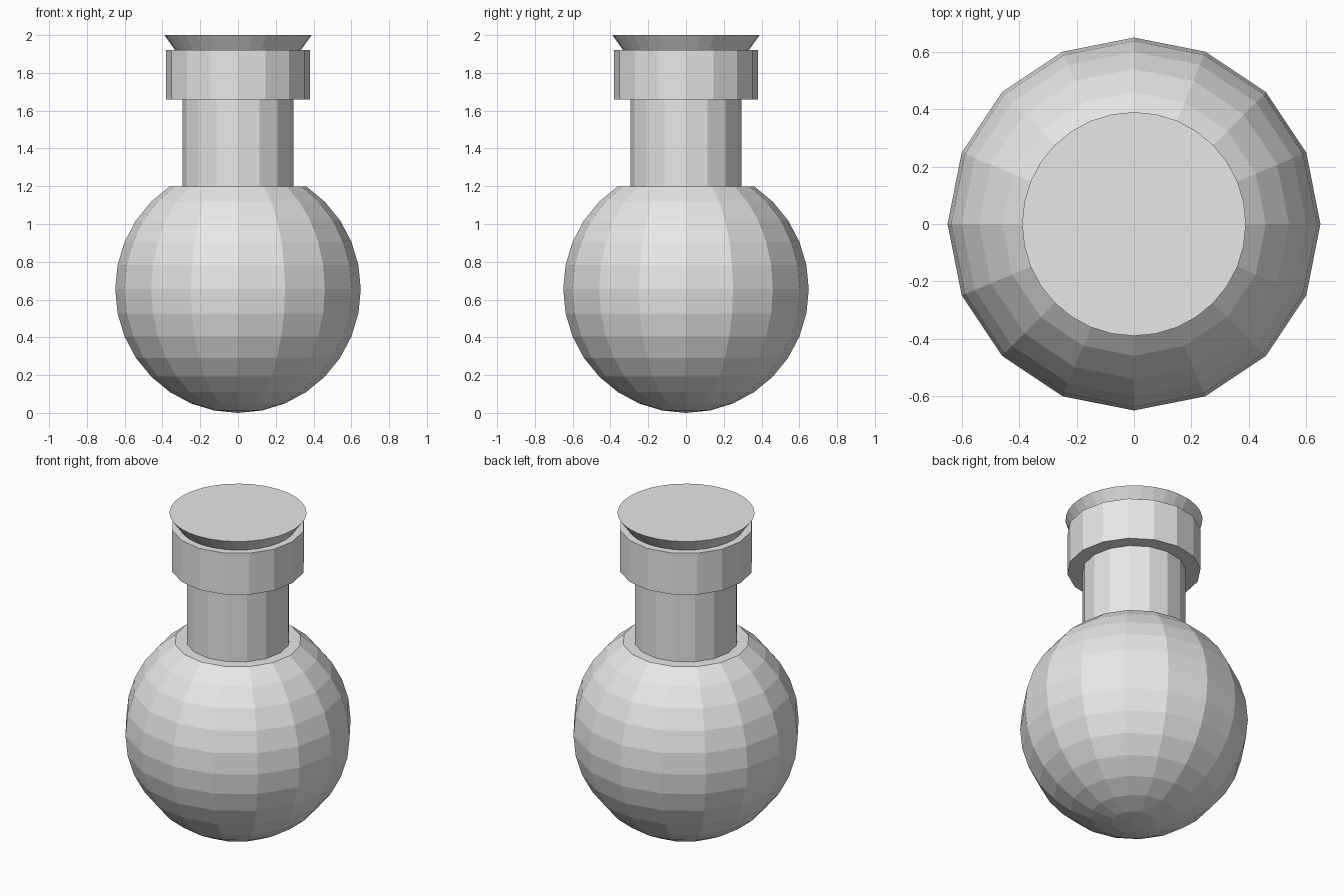
import bpy
import bmesh
from mathutils import Matrix

cube = bpy.data.objects.get("Cube")
if cube:
    bpy.data.objects.remove(cube, do_unlink=True)

# One plain grey for the whole flask
grey = bpy.data.materials.new("plain_grey")
grey.use_nodes = True
grey.diffuse_color = (0.8, 0.8, 0.8, 1)
grey.node_tree.nodes["Principled BSDF"].inputs["Base Color"].default_value = grey.diffuse_color


def finish(name, bm):
    """Turn a bmesh into a flat-shaded grey object."""
    bmesh.ops.recalc_face_normals(bm, faces=bm.faces)
    mesh = bpy.data.meshes.new(name)
    bm.to_mesh(mesh)
    bm.free()
    mesh.materials.append(grey)
    obj = bpy.data.objects.new(name, mesh)
    bpy.context.collection.objects.link(obj)
    return obj


def frustum(name, sides, bottom_radius, top_radius, z0, z1):
    """Closed round part between two heights."""
    bm = bmesh.new()
    bmesh.ops.create_cone(bm, cap_ends=True, segments=sides,
                          radius1=bottom_radius, radius2=top_radius, depth=z1 - z0,
                          matrix=Matrix.Translation((0, 0, (z0 + z1) / 2)))
    return finish(name, bm)


# Round body: a low-poly sphere with its top rings cut off and capped
SHOULDER = 1.2
bm = bmesh.new()
bmesh.ops.create_uvsphere(bm, u_segments=16, v_segments=16, radius=1)
bmesh.ops.transform(bm, verts=bm.verts,
                    matrix=Matrix.Translation((0, 0, 0.655)) @ Matrix.Diagonal((0.65, 0.65, 0.655, 1)))
bmesh.ops.delete(bm, geom=[v for v in bm.verts if v.co.z > SHOULDER + 0.02], context="VERTS")
bmesh.ops.holes_fill(bm, edges=[e for e in bm.edges if e.is_boundary], sides=0)
finish("round_body", bm)

# Neck, collar and flared stopper
frustum("neck", 16, 0.295, 0.295, SHOULDER - 0.02, 1.68)
frustum("collar", 16, 0.38, 0.38, 1.66, 1.92)
frustum("stopper", 32, 0.333, 0.39, 1.92, 2.0)
